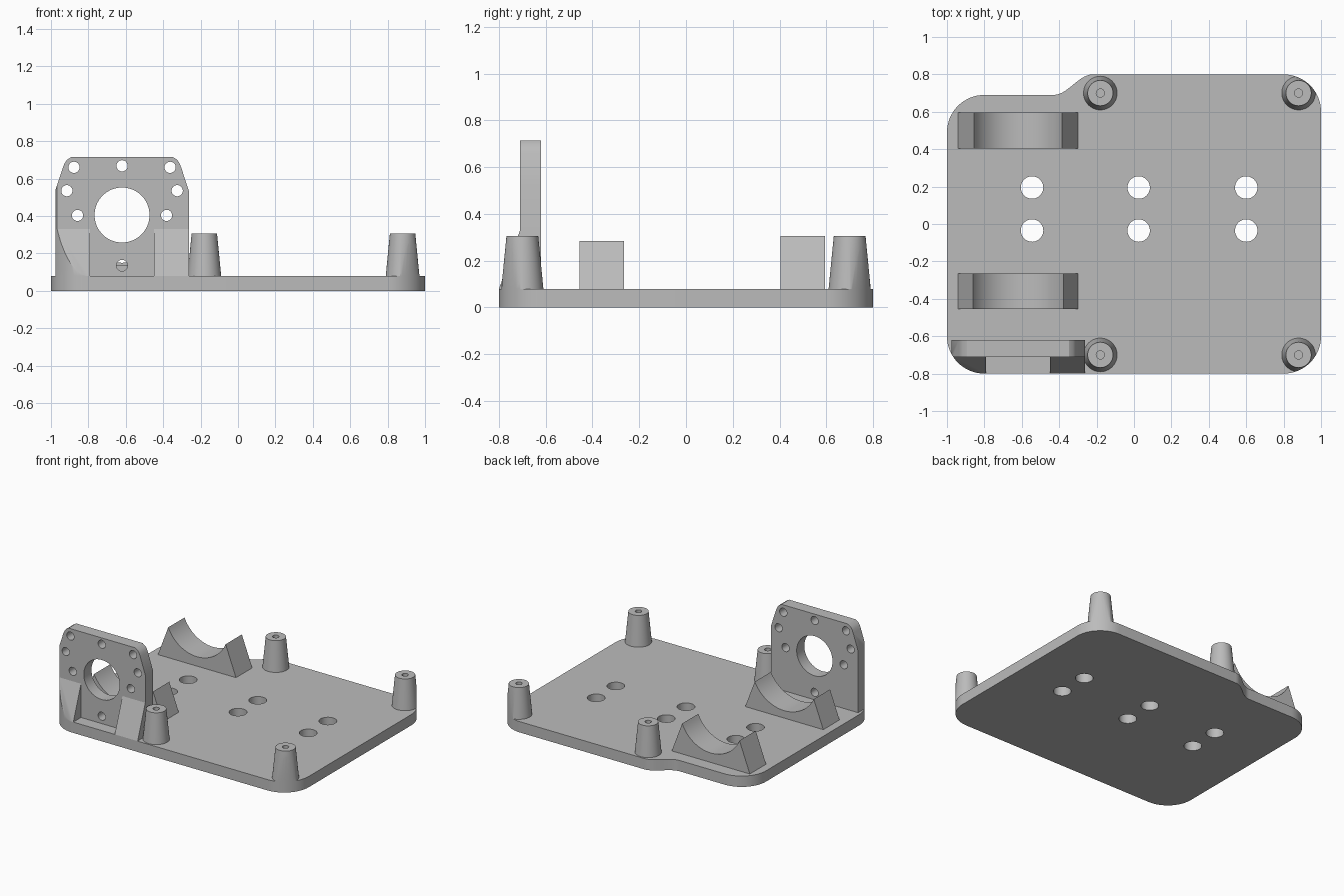
import bpy, bmesh
from math import sin, cos, pi, atan2, hypot

cube = bpy.data.objects.get("Cube")
if cube:
    bpy.data.objects.remove(cube, do_unlink=True)

grey = bpy.data.materials.new("matte grey")
grey.use_nodes = True
colour = (0.5, 0.5, 0.5, 1)
grey.diffuse_color = colour
grey.node_tree.nodes["Principled BSDF"].inputs["Base Color"].default_value = colour

BASE_TOP = 0.08
MOUNT_X, AXIS_Z = -0.62, 0.405


def arc(cx, cy, r, a0, a1, n=16):
    return [(cx + r * cos(a0 + (a1 - a0) * i / n), cy + r * sin(a0 + (a1 - a0) * i / n))
            for i in range(n + 1)]


def circle(cx, cy, r, n=48):
    return arc(cx, cy, r, 0, 2 * pi, n)[:-1]


def prism(name, outlines, axis, lo, hi):
    """Extrude closed outlines along an axis into one object."""
    place = {"x": lambda u, v, w: (w, u, v),
             "y": lambda u, v, w: (u, w, v),
             "z": lambda u, v, w: (u, v, w)}[axis]
    bm = bmesh.new()
    for pts in outlines:
        low = [bm.verts.new(place(u, v, lo)) for u, v in pts]
        high = [bm.verts.new(place(u, v, hi)) for u, v in pts]
        bm.faces.new(low)
        bm.faces.new(high)
        for i in range(len(pts)):
            j = (i + 1) % len(pts)
            bm.faces.new((low[i], low[j], high[j], high[i]))
    return finish(name, bm)


def finish(name, bm):
    bmesh.ops.recalc_face_normals(bm, faces=bm.faces)
    mesh = bpy.data.meshes.new(name)
    bm.to_mesh(mesh)
    bm.free()
    mesh.materials.append(grey)
    obj = bpy.data.objects.new(name, mesh)
    bpy.context.collection.objects.link(obj)
    return obj


def activate(obj):
    bpy.ops.object.select_all(action="DESELECT")
    obj.select_set(True)
    bpy.context.view_layer.objects.active = obj


def boolean(obj, cutter, operation):
    activate(obj)
    mod = obj.modifiers.new("cut", "BOOLEAN")
    mod.operation, mod.solver, mod.object = operation, "EXACT", cutter
    bpy.ops.object.modifier_apply(modifier=mod.name)


# Base outline: rounded corners, with an S-shaped step on the back edge
step = [(-0.22 - 0.21 * i / 14, 0.745 + 0.055 * cos(pi * i / 14)) for i in range(15)]
outline = (arc(-0.8, -0.6, 0.2, pi, 1.5 * pi) + arc(0.8, -0.6, 0.2, -pi / 2, 0)
           + arc(0.8, 0.6, 0.2, 0, pi / 2) + step + arc(-0.8, 0.49, 0.2, pi / 2, pi))
parts, cutters = [], []

base = prism("base_plate", [outline], "z", 0, BASE_TOP)
holes = prism("base_hole_cutter", [circle(x, y, 0.06) for x in (-0.545, 0.025, 0.6)
                                   for y in (-0.035, 0.195)], "z", -0.1, 0.2)
boolean(base, holes, "DIFFERENCE")
trim = prism("outline_trimmer", [outline], "z", -0.1, 1)
parts.append(base)
cutters += [holes, trim]

# Tapered standoffs with blind screw holes
for side, x in (("right", -0.18), ("left", 0.88)):
    for end, y in (("front", -0.7), ("back", 0.7)):
        bm = bmesh.new()
        bmesh.ops.create_cone(bm, cap_ends=True, segments=48, radius1=0.09,
                              radius2=0.068, depth=0.225)
        bmesh.ops.translate(bm, verts=bm.verts, vec=(x, y, BASE_TOP + 0.1125))
        boss = finish(f"standoff_{end}_{side}", bm)
        bore = prism("bore_cutter", [circle(x, y, 0.022, 24)], "z", 0.15, 0.4)
        boolean(boss, bore, "DIFFERENCE")
        boolean(boss, trim, "INTERSECT")
        parts.append(boss)
        cutters.append(bore)

# Upright mounting plate with clipped top corners
half = [(0.357, BASE_TOP), (0.357, 0.535), (0.316, 0.66), (0.308, 0.68),
        (0.295, 0.7), (0.272, 0.715)]
face = ([(MOUNT_X + x, z) for x, z in half]
        + [(MOUNT_X - x, z) for x, z in reversed(half)])
plate = prism("mounting_plate", [face], "y", -0.71, -0.62)
bolts = [(0, 0.668), (0, 0.135)]
for x, z in ((0.257, 0.66), (0.295, 0.535), (0.238, 0.403)):
    bolts += [(x, z), (-x, z)]
openings = [circle(MOUNT_X + x, z, 0.03, 32) for x, z in bolts]
openings.append(circle(MOUNT_X, AXIS_Z, 0.147, 64))
plate_cut = prism("plate_hole_cutter", openings, "y", -0.9, -0.5)
boolean(plate, plate_cut, "DIFFERENCE")
boolean(plate, trim, "INTERSECT")
parts.append(plate)
cutters.append(plate_cut)

# Sloping gussets either side of the plate's front
wedge = [(-0.71, BASE_TOP), (-0.71, 0.33), (-0.8, BASE_TOP)]
for side, s in (("right", -1), ("left", 1)):
    gusset = prism(f"gusset_{side}", [wedge], "x", MOUNT_X + s * 0.17, MOUNT_X + s * 0.357)
    boolean(gusset, trim, "INTERSECT")
    parts.append(gusset)

# Cradles with a round seat in line with the large opening
for end, y, tip_x, tip_z in (("front", -0.36, 0.242, 0.285), ("back", 0.5, 0.235, 0.305)):
    drop = AXIS_Z - tip_z
    a = atan2(-drop, tip_x)
    seat = arc(MOUNT_X, AXIS_Z, hypot(tip_x, drop), a, -pi - a, 32)
    profile = [(MOUNT_X - 0.32, BASE_TOP), (MOUNT_X + 0.32, BASE_TOP)] + seat
    parts.append(prism(f"cradle_{end}", [profile], "y", y - 0.095, y + 0.095))

for cutter in cutters:
    bpy.data.objects.remove(cutter, do_unlink=True)
for part in parts:
    activate(part)
    bpy.ops.object.shade_smooth_by_angle(angle=pi / 6)
